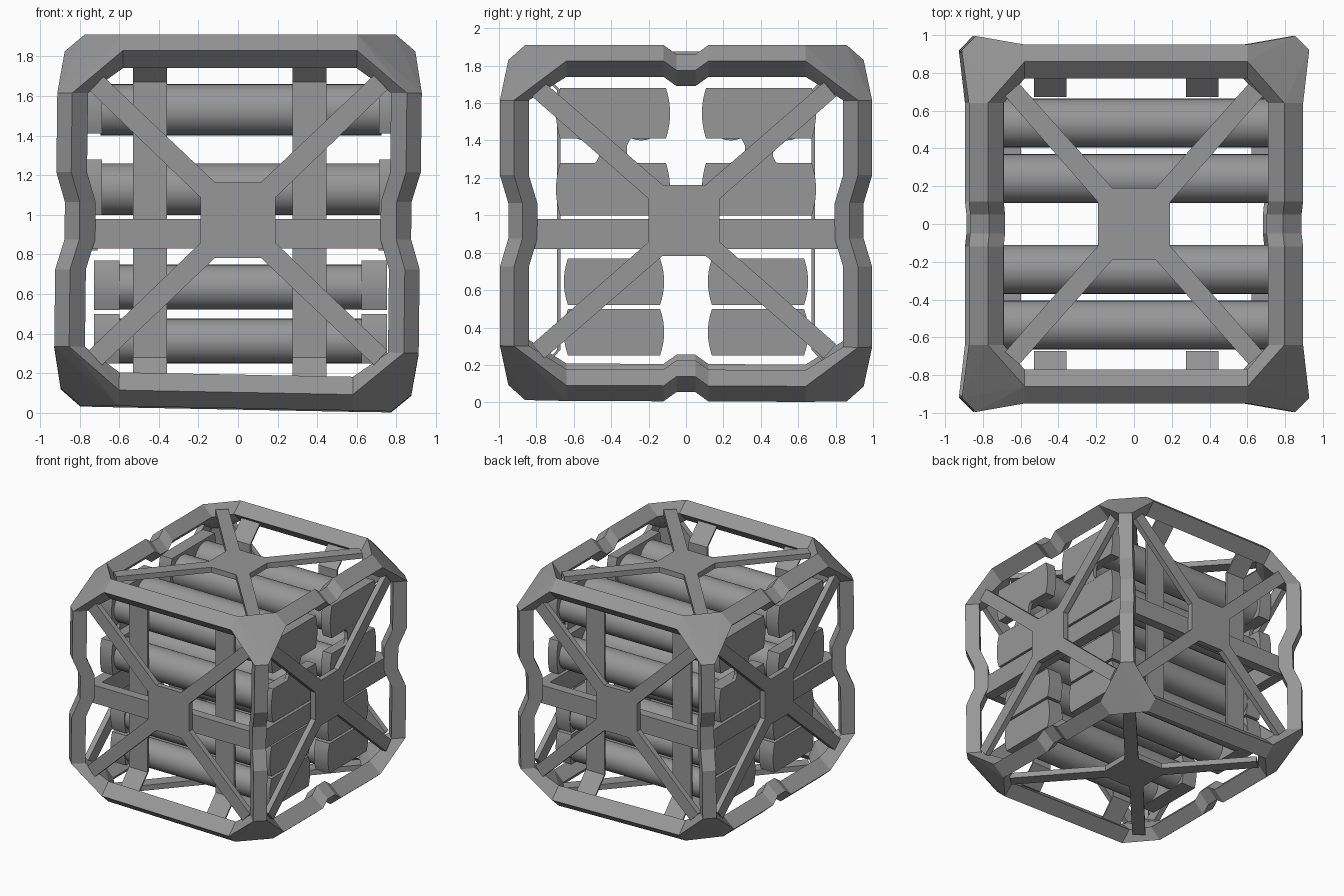
import bpy, bmesh, math
from mathutils import Vector
from itertools import product

if "Cube" in bpy.data.objects:
    bpy.data.objects.remove(bpy.data.objects["Cube"])

MID = 0.965  # centre height of the crate

grey = bpy.data.materials.new("dark_grey")
grey.diffuse_color = (.31, .31, .31, 1)
grey.use_nodes = True
grey.node_tree.nodes["Principled BSDF"].inputs["Base Color"].default_value = grey.diffuse_color


def place(axis, w, u, v):
    """Point with w along the axis and u, v on the two remaining axes."""
    return [(w, u, v), (u, w, v), (u, v, w)][axis]


def finish(bm, name, smooth=False):
    bmesh.ops.recalc_face_normals(bm, faces=bm.faces)
    me = bpy.data.meshes.new(name)
    bm.to_mesh(me)
    bm.free()
    me.materials.append(grey)
    ob = bpy.data.objects.new(name, me)
    bpy.context.collection.objects.link(ob)
    if smooth:
        bpy.context.view_layer.objects.active = ob
        ob.select_set(True)
        bpy.ops.object.shade_smooth_by_angle()
        ob.select_set(False)
    return ob


def prism(bm, pts, axis, lo, hi):
    a = [bm.verts.new(place(axis, lo, *p)) for p in pts]
    b = [bm.verts.new(place(axis, hi, *p)) for p in pts]
    bm.faces.new(a[::-1])
    bm.faces.new(b)
    for i in range(len(a)):
        j = (i + 1) % len(a)
        bm.faces.new((a[i], a[j], b[j], b[i]))


def box(bm, x0, x1, y0, y1, z0, z1):
    prism(bm, [(x0, y0), (x1, y0), (x1, y1), (x0, y1)], 2, z0, z1)


# Frame: diamond bars on 12 edges, stations are (position, inset)
sections = [
    [(.95, .865), (.86, .945), (.77, .865), (.86, .775)],  # x bars (y, z)
    [(.885, .86), (.785, .945), (.70, .86), (.785, .775)],  # y bars (x, z)
    [(.92, .92), (.845, .995), (.765, .92), (.845, .84)],  # posts (x, y)
]
stations = [
    [(-.59, 0), (.59, 0)],
    [(-.64, 0), (-.12, 0), (-.05, .05), (.05, .05), (.12, 0), (.64, 0)],
    [(-.65, 0), (-.24, 0), (-.09, .045), (.10, .045), (.25, 0), (.65, 0)],
]
inset_dir = [(0, 0), (.15, 1), (1, 1)]


def ring(axis, w, inset, su, sv):
    du, dv = inset_dir[axis]
    return [place(axis, w, su * (u - inset * du), sv * (v - inset * dv))
            for u, v in sections[axis]]


bm = bmesh.new()
for axis in range(3):
    for su, sv in product((-1, 1), repeat=2):
        rings = [[bm.verts.new(p) for p in ring(axis, w, d, su, sv)]
                 for w, d in stations[axis]]
        for r, s in zip(rings, rings[1:]):
            for i in range(4):
                j = (i + 1) % 4
                bm.faces.new((r[i], r[j], s[j], s[i]))

# Corner blocks: hull over the three bar ends meeting there
for sg in product((-1, 1), repeat=3):
    pts = []
    for axis in range(3):
        su, sv = [sg[k] for k in range(3) if k != axis]
        pts += ring(axis, sg[axis] * stations[axis][-1][0], 0, su, sv)
    vs = [bm.verts.new(p) for p in pts]
    res = bmesh.ops.convex_hull(bm, input=vs)
    junk = [v for v in set(res["geom_interior"] + res["geom_unused"])
            if isinstance(v, bmesh.types.BMVert)]
    bmesh.ops.delete(bm, geom=junk, context='VERTS')
for v in bm.verts:  # slightly skewed frame with a tilted base
    x, y = v.co.x, v.co.y
    if v.co.z < -0.4:
        v.co.z -= 0.019 * x + 0.004 * y
    v.co.x += 0.012 * v.co.z
    v.co.z += MID
finish(bm, "frame")

# Cross braces on all six faces: octagon plate with four arms
braces = {
    "front_brace": (1, -.92, -.875, 0, .72, .695), "back_brace": (1, .875, .92, 0, .72, .695),
    "left_brace": (0, -.86, -.815, -.01, .78, .70), "right_brace": (0, .815, .86, -.01, .78, .70),
    "top_brace": (2, 1.83, 1.875, 0, .645, .71), "bottom_brace": (2, .055, .10, 0, .645, .71),
}
for name, (axis, lo, hi, cu, eu, ev) in braces.items():
    cv = 0 if axis == 2 else MID + .008
    bm = bmesh.new()
    k, c = .19, .115
    octagon = [(c, k), (-c, k), (-k, c), (-k, -c), (-c, -k), (c, -k), (k, -c), (k, c)]
    prism(bm, [(cu + u, cv + v) for u, v in octagon], axis, lo, hi)
    e = Vector((eu, ev))
    d = (e - Vector((.152, .152))).normalized()
    n = Vector((-d.y, d.x)) * .05
    arm = [Vector((c, k)), Vector((k, c)), e - n, e + n]
    for su, sv in product((-1, 1), repeat=2):
        prism(bm, [(cu + su * p.x, cv + sv * p.y) for p in arm], axis, lo, hi)
    finish(bm, name)

# Middle beams around the four sides
bm = bmesh.new()
for s in (-1, 1):
    box(bm, -.78, .78, *sorted((s * .79, s * .87)), .83, .98)
    box(bm, *sorted((s * .71, s * .80)), -.84, .84, .82, .98)
finish(bm, "middle_beams")

# Vertical straps bending outward to the frame at both ends
bm = bmesh.new()
path = [(.82, 1.80), (.69, 1.67), (.69, .28), (.82, .14)]
outline = path + [(y - .018, z) for y, z in path[::-1]]
for s, x in product((-1, 1), (-.53, .275)):
    prism(bm, [(s * y, z) for y, z in outline], 0, x, x + .172)
finish(bm, "straps")

# Tubes in four layers of four
layers = [(1.53, .13, .71), (1.13, .13, .71), (.635, .114, .62), (.363, .113, .62)]
bm = bmesh.new()
for (z, r, hl), y in product(layers, (-.535, -.24, .24, .535)):
    circle = [(y + r * math.cos(t * math.tau / 28), z + r * math.sin(t * math.tau / 28))
              for t in range(28)]
    prism(bm, circle, 0, -hl + .015, hl + .015)
finish(bm, "tubes", True)


# End caps with bulging sides, one for each pair of tubes
def cap_outline(yc, hw, z0, z1, bulge=.022):
    pts = []
    for s in (1, -1):
        for i in range(9):
            t = i / 8 * 2 - 1
            pts.append((yc + s * (hw - bulge * t * t), (z0 + z1) / 2 + s * t * (z1 - z0) / 2))
    return pts


caps = [(1.41, 1.68, .39, .305, .70, .797), (1.0, 1.28, .39, .305, .70, .797),
        (.52, .77, .385, .268, .61, .74), (.25, .50, .385, .268, .61, .74)]
bm = bmesh.new()
for (z0, z1, yc, hw, x0, x1), sx, sy in product(caps, (-1, 1), (-1, 1)):
    prism(bm, cap_outline(sy * yc, hw, z0, z1), 0, sx * x0 + .013, sx * x1 + .013 * (x1 < .75))
finish(bm, "end_caps", True)

# Hourglass clips flush between the upper caps
bm = bmesh.new()
half = [(.115, -.075), (.09, -.06), (.075, -.03), (.075, .03), (.09, .06), (.115, .075)]
clip = half + [(-u, v) for u, v in half[::-1]]
for sx, sy in product((-1, 1), repeat=2):
    prism(bm, [(sy * .39 + u, 1.345 + v) for u, v in clip], 0, sx * .77, sx * .798)
finish(bm, "cap_clips")
